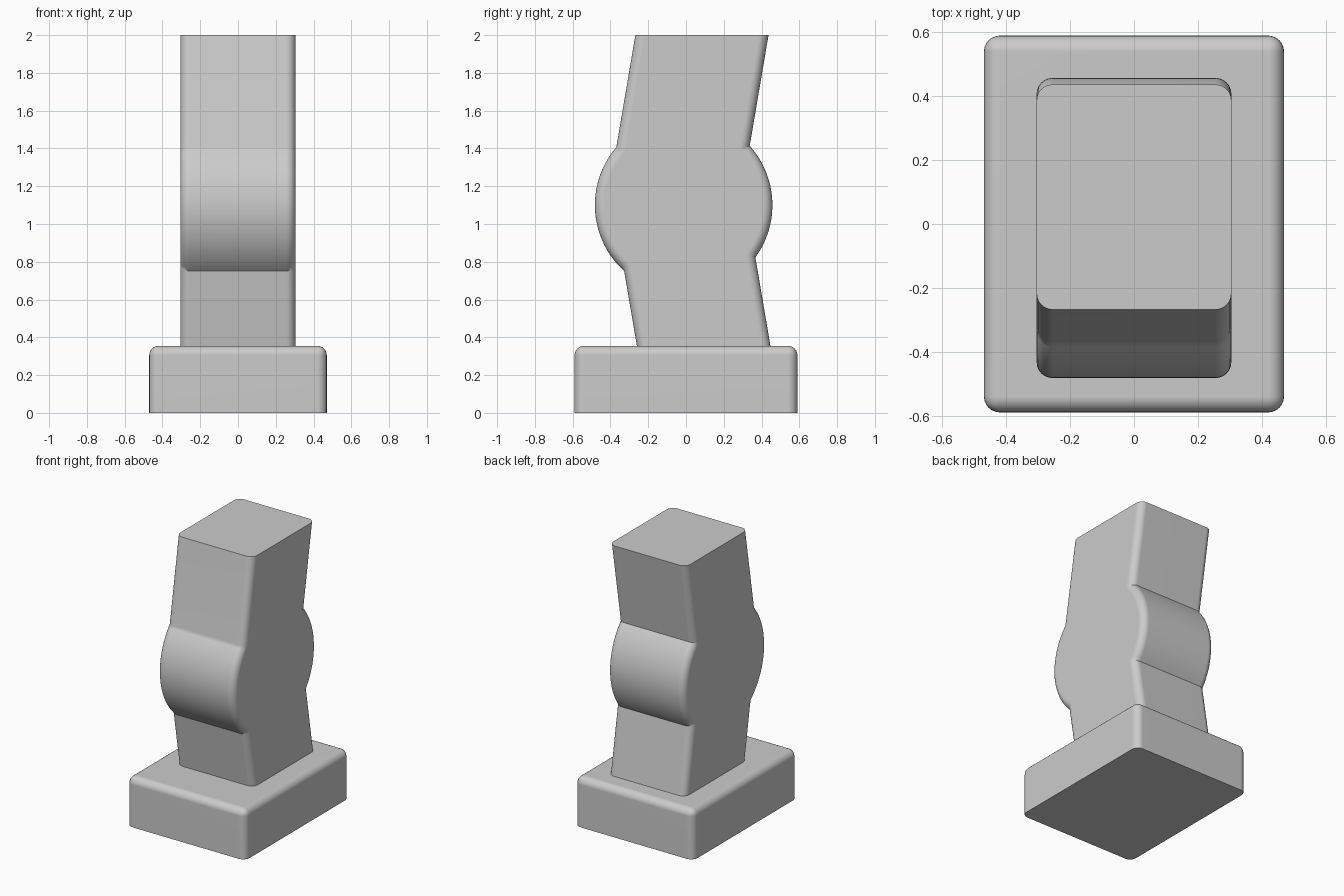
import bpy, bmesh, math

cube = bpy.data.objects.get("Cube")
if cube:
    bpy.data.objects.remove(cube, do_unlink=True)

ROUND, STEPS = 0.05, 6
BASE_TOP, TOP = 0.355, 2.0
HALF_W = 0.305
CY, CZ, RADIUS = -0.0125, 1.10, 0.47
SLOPE = 0.17

grey = bpy.data.materials.new("plain grey")
grey.use_nodes = True
colour = (0.6, 0.6, 0.6, 1)
grey.diffuse_color = colour
grey.node_tree.nodes["Principled BSDF"].inputs["Base Color"].default_value = colour


def finish(bm, name):
    bmesh.ops.recalc_face_normals(bm, faces=bm.faces)
    mesh = bpy.data.meshes.new(name)
    bm.to_mesh(mesh)
    bm.free()
    mesh.materials.append(grey)
    obj = bpy.data.objects.new(name, mesh)
    bpy.context.collection.objects.link(obj)
    bpy.ops.object.select_all(action='DESELECT')
    obj.select_set(True)
    bpy.context.view_layer.objects.active = obj
    bpy.ops.object.shade_smooth_by_angle(angle=math.radians(30))
    weighted = obj.modifiers.new("flat caps", 'WEIGHTED_NORMAL')
    weighted.keep_sharp = True
    return obj


def crossing(y0, z0, slope, r, upper):
    """Angle on the hub circle where a slanted wall meets it."""
    k = y0 - CY + slope * (CZ - z0)
    a, b, c = 1 + slope ** 2, 2 * k * slope, k * k - r * r
    root = math.sqrt(b * b - 4 * a * c)
    dz = (-b + (root if upper else -root)) / (2 * a)
    return math.atan2(dz, k + slope * dz)


def profile(inset):
    """Side outline of the two slanted bars joined by a round hub."""
    r = RADIUS - inset
    shift = inset * math.hypot(1, SLOPE)
    low_f, low_b = -0.26 + shift, 0.447 - shift
    top_f, top_b = -0.268 + shift, 0.437 - shift

    def arc(start, end, n=28):
        return [(CY + r * math.cos(start + (end - start) * i / n),
                 CZ + r * math.sin(start + (end - start) * i / n))
                for i in range(n + 1)]

    back = arc(crossing(low_b, BASE_TOP, -SLOPE, r, False),
               crossing(top_b, TOP, SLOPE, r, True))
    front = arc(crossing(top_f, TOP, SLOPE, r, True),
                crossing(low_f, BASE_TOP, -SLOPE, r, False) + 2 * math.pi)
    return ([(low_f, BASE_TOP), (low_b, BASE_TOP)] + back
            + [(top_b, TOP), (top_f, TOP)] + front)


# Bent post: side outlines lofted across x, shrinking towards the rounded rims
bm = bmesh.new()
angles = [math.pi / 2 * i / STEPS for i in range(STEPS + 1)]
layers = [(HALF_W - ROUND + ROUND * math.sin(t), ROUND * (1 - math.cos(t)))
          for t in angles]
layers = [(-x, d) for x, d in reversed(layers)] + layers
rings = [[bm.verts.new((x, y, z)) for y, z in profile(d)] for x, d in layers]
for a, b in zip(rings, rings[1:]):
    for i in range(len(a)):
        j = (i + 1) % len(a)
        bm.faces.new((a[i], a[j], b[j], b[i]))
bm.faces.new(rings[0])
bm.faces.new(rings[-1])
finish(bm, "bent_post")

# Base block: rounded everywhere except around its underside
bm = bmesh.new()
bmesh.ops.create_cube(bm, size=1)
for v in bm.verts:
    v.co = (v.co.x * 0.94, v.co.y * 1.18, (v.co.z + 0.5) * BASE_TOP)
edges = [e for e in bm.edges if max(v.co.z for v in e.verts) > 0.1]
bmesh.ops.bevel(bm, geom=edges, offset=ROUND, offset_type='OFFSET',
                segments=STEPS, profile=0.5, affect='EDGES')
finish(bm, "base_block")
